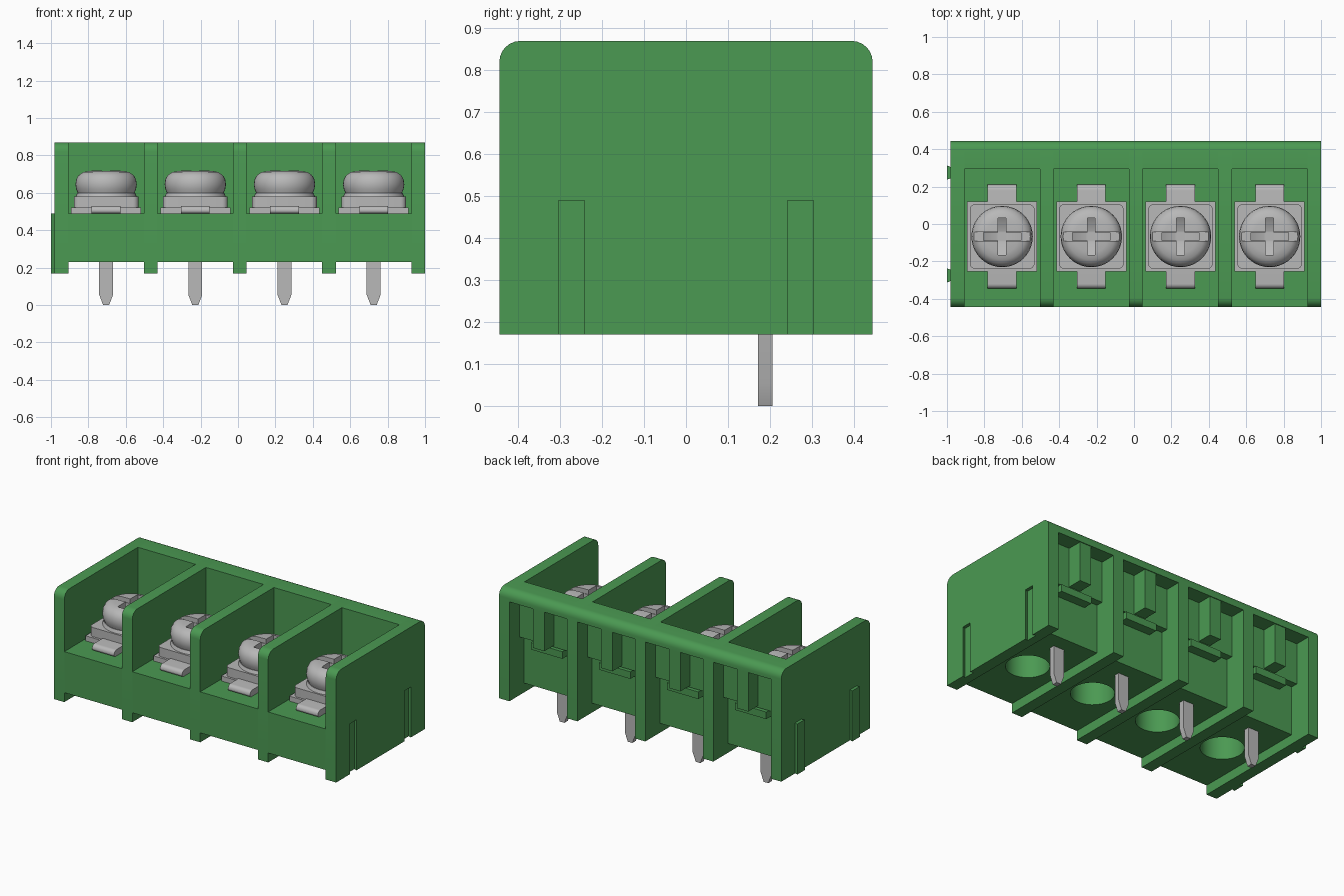
import bpy, bmesh, math
from mathutils import Matrix

cube = bpy.data.objects.get("Cube")
if cube:
    bpy.data.objects.remove(cube)


def material(name, rgb):
    m = bpy.data.materials.new(name)
    m.use_nodes = True
    m.diffuse_color = (*rgb, 1)
    m.node_tree.nodes["Principled BSDF"].inputs["Base Color"].default_value = (*rgb, 1)
    return m


GREEN = material("green plastic", (0.07, 0.32, 0.085))
METAL = material("grey metal", (0.48, 0.48, 0.48))


def finish(name, bm, mat):
    bmesh.ops.recalc_face_normals(bm, faces=bm.faces)
    me = bpy.data.meshes.new(name)
    bm.to_mesh(me)
    bm.free()
    me.materials.append(mat)
    ob = bpy.data.objects.new(name, me)
    bpy.context.collection.objects.link(ob)
    return ob


def prism(name, pts, axis, lo, hi, mat):
    """Extrude a 2D outline along one axis."""
    place = {"x": lambda a, b, t: (t, a, b),
             "y": lambda a, b, t: (a, t, b),
             "z": lambda a, b, t: (a, b, t)}[axis]
    bm = bmesh.new()
    face = bm.faces.new([bm.verts.new(place(a, b, lo)) for a, b in pts])
    top = bmesh.ops.extrude_face_region(bm, geom=[face])["geom"]
    shift = place(0, 0, hi - lo)
    bmesh.ops.translate(bm, vec=shift, verts=[v for v in top if isinstance(v, bmesh.types.BMVert)])
    return finish(name, bm, mat)


def rounded(a0, a1, b0, b1, radii, seg=6):
    """Rectangle outline; radii run from the low-low corner anticlockwise."""
    corners = [(a0, b0, 1, 1), (a1, b0, -1, 1), (a1, b1, -1, -1), (a0, b1, 1, -1)]
    pts = []
    for i, ((a, b, sa, sb), r) in enumerate(zip(corners, radii)):
        if not r:
            pts.append((a, b))
            continue
        for k in range(seg + 1):
            t = math.pi + (i + k / seg) * math.pi / 2
            pts.append((a + sa * r + r * math.cos(t), b + sb * r + r * math.sin(t)))
    return pts


def box(name, x0, x1, y0, y1, z0, z1, mat):
    return prism(name, rounded(x0, x1, y0, y1, (0, 0, 0, 0)), "z", z0, z1, mat)


def lathe(name, profile, x, y, mat, steps=40):
    bm = bmesh.new()
    vs = [bm.verts.new((r, 0, z)) for r, z in profile]
    es = [bm.edges.new(p) for p in zip(vs, vs[1:])]
    bmesh.ops.spin(bm, geom=vs + es, cent=(0, 0, 0), axis=(0, 0, 1),
                   angle=2 * math.pi, steps=steps)
    bmesh.ops.remove_doubles(bm, verts=bm.verts, dist=1e-4)
    bmesh.ops.translate(bm, vec=(x, y, 0), verts=bm.verts)
    return finish(name, bm, mat)


def cut(ob, cutters):
    for c in cutters:
        c.hide_render = True
        mod = ob.modifiers.new("cut", "BOOLEAN")
        mod.operation, mod.solver, mod.object = "DIFFERENCE", "EXACT", c
    bpy.context.view_layer.update()
    me = bpy.data.meshes.new_from_object(ob.evaluated_get(bpy.context.evaluated_depsgraph_get()))
    ob.modifiers.clear()
    ob.data = me
    for c in cutters:
        bpy.data.objects.remove(c)


def smooth(ob):
    bpy.ops.object.select_all(action="DESELECT")
    ob.select_set(True)
    bpy.context.view_layer.objects.active = ob
    bpy.ops.object.shade_smooth_by_angle(angle=math.radians(35))


LEFT, PITCH, WALL, HALF = -0.98, 0.4768, 0.073, 0.445
FOOT, UNDER, FLOOR, TOP = 0.17, 0.23, 0.49, 0.87
SCREW_Y = -0.067


def dovetail(name, x_in, x_out, yc, z0):
    pts = [(x_in, yc - 0.03), (x_out, yc - 0.038), (x_out, yc + 0.038), (x_in, yc + 0.03)]
    return prism(name, pts, "z", z0, FLOOR, GREEN)


# Partition walls with rounded top corners
for i in range(5):
    x = LEFT + i * PITCH
    wall = prism(f"partition_wall_{i + 1}",
                 rounded(-HALF, HALF, FOOT, TOP, (0, 0, 0.05, 0.05)), "x", x, x + WALL, GREEN)
    if i == 4:
        cut(wall, [dovetail("groove_cutter", x + WALL + 0.002, x + WALL - 0.02, s * 0.273, 0.1)
                   for s in (-1, 1)])
    smooth(wall)

# Joining rails on the end wall
for s, side in ((-1, "front"), (1, "back")):
    dovetail(f"{side}_joining_rail", LEFT, LEFT - 0.02, s * 0.275, FOOT)

# Housing between each pair of walls
bays = []
for i in range(4):
    x0 = LEFT + i * PITCH + WALL
    x1 = x0 + PITCH - WALL
    xc = (x0 + x1) / 2
    bays.append(xc)
    n = i + 1
    base = box(f"base_block_{n}", x0, x1, -HALF, 0.30, UNDER, FLOOR, GREEN)
    cut(base, [lathe("hole_cutter", [(0, 0.1), (0.125, 0.1), (0.125, 0.4), (0, 0.4)],
                     xc, SCREW_Y, GREEN)])
    smooth(base)
    box(f"back_lower_strip_{n}", x0, x1, 0.293, 0.30, FLOOR, 0.54, GREEN)
    box(f"back_panel_{n}", x0, x1, 0.293, 0.345, 0.54, 0.80, GREEN)
    box(f"back_rib_{n}", xc - 0.04, xc + 0.04, 0.345, 0.44, 0.55, 0.80, GREEN)
    box(f"back_ledge_{n}", xc - 0.11, xc + 0.11, 0.30, 0.36, 0.49, 0.535, GREEN)
    smooth(prism(f"top_bar_{n}", rounded(0.293, HALF, 0.80, TOP, (0, 0, 0.05, 0)),
                 "x", x0, x1, GREEN))

# Terminal parts for the first bay
xc = bays[0]
plate = box("contact_plate", xc - 0.187, xc + 0.187, SCREW_Y - 0.187, SCREW_Y + 0.187,
            FLOOR, 0.522, METAL)
tab = prism("contact_tab", rounded(-0.345, 0.21, FLOOR, 0.53, (0.015, 0, 0.03, 0.025)),
            "x", xc - 0.077, xc + 0.077, METAL)
washer = prism("square_washer", rounded(xc - 0.173, xc + 0.173, SCREW_Y - 0.173, SCREW_Y + 0.173,
               (0.03,) * 4), "z", 0.522, 0.58, METAL)
collar = lathe("lock_washer", [(0, 0.575), (0.165, 0.575), (0.155, 0.60), (0, 0.60)],
               xc, SCREW_Y, METAL)

# Pan head screw with a slot and a tapered cross recess
head = lathe("screw_head", [(0, 0.595), (0.15, 0.595), (0.16, 0.62), (0.164, 0.645), (0.16, 0.672),
             (0.148, 0.695), (0.125, 0.711), (0.09, 0.718), (0, 0.72)], xc, SCREW_Y, METAL)
cutters = [box("slot_cutter", xc - 0.2, xc + 0.2, SCREW_Y - 0.024, SCREW_Y + 0.024,
               0.69, 0.8, METAL)]
for turn in (0, math.pi / 2):
    c = prism("cross_cutter", [(-0.03, 0.64), (0.03, 0.64), (0.1, 0.68), (0.1, 0.8),
              (-0.1, 0.8), (-0.1, 0.68)], "y", -0.021, 0.021, METAL)
    c.data.transform(Matrix.Translation((xc, SCREW_Y, 0)) @ Matrix.Rotation(turn, 4, "Z"))
    cutters.append(c)
cut(head, cutters)

# Solder pin with a tapered tip
pin = prism("solder_pin", [(xc - 0.016, 0), (xc + 0.016, 0), (xc + 0.037, 0.055),
            (xc + 0.037, 0.5), (xc - 0.037, 0.5), (xc - 0.037, 0.055)],
            "y", 0.172, 0.206, METAL)

# Repeat the terminal in every bay
for part in (plate, tab, washer, collar, head, pin):
    smooth(part)
    name = part.name
    part.name = name + "_1"
    for i in range(1, 4):
        copy = bpy.data.objects.new(f"{name}_{i + 1}", part.data)
        copy.location.x = bays[i] - xc
        bpy.context.collection.objects.link(copy)
